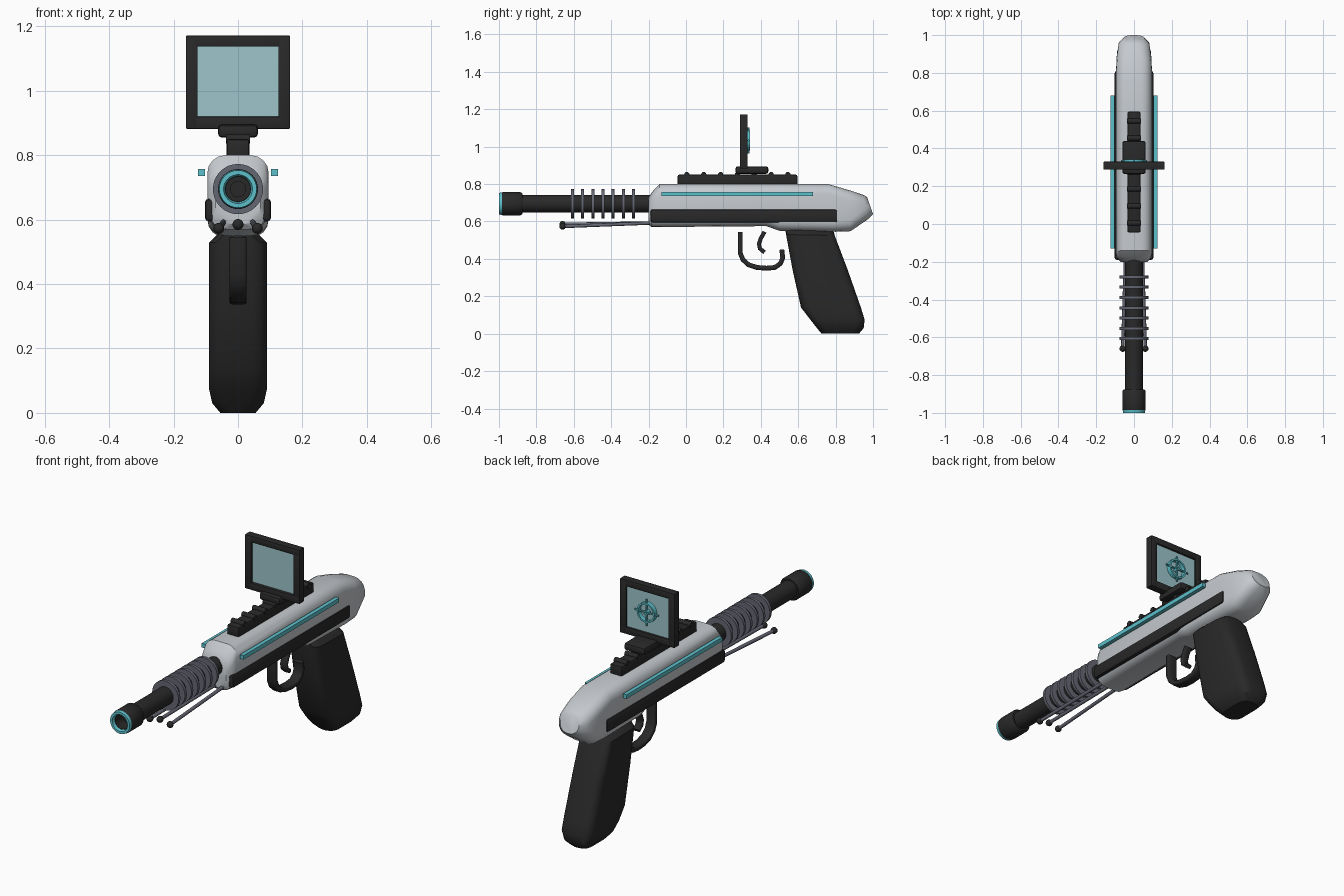
import bpy, bmesh
from math import sin, cos, pi, radians
from mathutils import Vector

cube = bpy.data.objects.get("Cube")
if cube:
    bpy.data.objects.remove(cube)


def material(name, rgb):
    m = bpy.data.materials.new(name)
    m.use_nodes = True
    m.diffuse_color = (*rgb, 1)
    m.node_tree.nodes["Principled BSDF"].inputs["Base Color"].default_value = (*rgb, 1)
    return m


SHELL = material("pale shell", (0.56, 0.59, 0.62))
BLACK = material("black polymer", (0.022, 0.022, 0.022))
STEEL = material("grey steel", (0.13, 0.135, 0.17))
CYAN = material("cyan light", (0.11, 0.53, 0.6))
GLASS = material("screen glass", (0.34, 0.56, 0.6))
AXIS_Z = 0.695


def finish(name, bm, mat, angle=35):
    bmesh.ops.recalc_face_normals(bm, faces=bm.faces)
    me = bpy.data.meshes.new(name)
    bm.to_mesh(me)
    bm.free()
    me.materials.append(mat)
    ob = bpy.data.objects.new(name, me)
    bpy.context.collection.objects.link(ob)
    bpy.context.view_layer.objects.active = ob
    for o in bpy.context.selected_objects:
        o.select_set(False)
    ob.select_set(True)
    bpy.ops.object.shade_smooth_by_angle(angle=radians(angle))
    return ob


def skin(bm, rings, closed=False):
    """Bridge rings of vertices; cap the ends unless closed."""
    n = len(rings[0])
    pairs = list(zip(rings, rings[1:])) + ([(rings[-1], rings[0])] if closed else [])
    for p, q in pairs:
        for i in range(n):
            j = (i + 1) % n
            bm.faces.new((p[i], p[j], q[j], q[i]))
    if not closed:
        bm.faces.new(rings[0])
        bm.faces.new(rings[-1])


def loft(name, sections, radius, mat, seg=3, angle=35):
    """Sections (ya, za, yb, zb, half width) are rounded rectangles across x."""
    bm = bmesh.new()
    rings = []
    for ya, za, yb, zb, hw in sections:
        a, b = Vector((0, ya, za)), Vector((0, yb, zb))
        mid, d, half = (a + b) / 2, (b - a).normalized(), (b - a).length / 2
        r = min(radius, hw * 0.95, half * 0.95)
        ring = []
        for k, (sx, sd) in enumerate(((1, 1), (-1, 1), (-1, -1), (1, -1))):
            for i in range(seg + 1):
                t = pi / 2 * (k + i / seg)
                x = sx * (hw - r) + r * cos(t)
                ring.append(bm.verts.new(mid + d * (sd * (half - r) + r * sin(t)) + Vector((x, 0, 0))))
        rings.append(ring)
    skin(bm, rings)
    return finish(name, bm, mat, angle)


def ribbon(name, path, thick, hw, mat):
    """Flat bar swept along a path of (y, z) points."""
    secs = []
    for i, (y, z) in enumerate(path):
        p, q = path[max(i - 1, 0)], path[min(i + 1, len(path) - 1)]
        t = Vector((q[0] - p[0], q[1] - p[1])).normalized() * thick
        secs.append((y + t.y, z - t.x, y - t.y, z + t.x, hw))
    return loft(name, secs, 0.008, mat, 2, 50)


def lathe(name, profile, mat, z=AXIS_Z, seg=32):
    """Closed (radius, y) profile turned around the y direction."""
    bm = bmesh.new()
    rings = [[bm.verts.new((r * cos(2 * pi * i / seg), y, z + r * sin(2 * pi * i / seg)))
              for i in range(seg)] for r, y in profile]
    skin(bm, rings, closed=True)
    return finish(name, bm, mat)


def tube(name, y0, y1, r_in, r_out, mat, z=AXIS_Z):
    return lathe(name, [(r_in, y0), (r_out, y0), (r_out, y1), (r_in, y1)], mat, z)


def box(name, x, y, z, mat, bevel=0.0):
    """Box from (min, max) ranges."""
    bm = bmesh.new()
    bmesh.ops.create_cube(bm, size=1)
    for v in bm.verts:
        v.co = [(lo + hi) / 2 + c * (hi - lo) for c, (lo, hi) in zip(v.co, (x, y, z))]
    if bevel:
        bmesh.ops.bevel(bm, geom=bm.edges[:], offset=bevel, segments=2, profile=0.5, affect='EDGES')
    return finish(name, bm, mat)


def rod(name, a, b, r, mat, seg=12):
    a, b = Vector(a), Vector(b)
    bm = bmesh.new()
    bmesh.ops.create_cone(bm, cap_ends=True, segments=seg, radius1=r, radius2=r, depth=(b - a).length)
    rot = (b - a).to_track_quat('Z', 'Y')
    for v in bm.verts:
        v.co = rot @ v.co + (a + b) / 2
    return finish(name, bm, mat)


# Body shell
loft("body_shell", [
    (-0.20, 0.585, -0.20, 0.73, 0.07), (-0.185, 0.57, -0.175, 0.765, 0.09),
    (-0.17, 0.57, -0.14, 0.80, 0.095), (0.43, 0.575, 0.43, 0.80, 0.095),
    (0.50, 0.55, 0.50, 0.80, 0.095), (0.80, 0.545, 0.76, 0.80, 0.095),
    (0.88, 0.548, 0.87, 0.768, 0.093), (0.97, 0.61, 0.95, 0.742, 0.08),
    (1.00, 0.64, 0.968, 0.73, 0.055)], 0.055, SHELL, 4)

# Grip
loft("grip", [
    (0.53, 0.56, 0.79, 0.545, 0.06), (0.535, 0.53, 0.795, 0.525, 0.09),
    (0.57, 0.34, 0.865, 0.34, 0.09), (0.615, 0.14, 0.935, 0.14, 0.09),
    (0.665, 0.075, 0.955, 0.075, 0.09), (0.70, 0.03, 0.95, 0.03, 0.08),
    (0.725, 0, 0.925, 0, 0.055)], 0.045, BLACK, 3)

# Trigger and guard
ribbon("trigger_guard", [(0.29, 0.545), (0.29, 0.43), (0.305, 0.395), (0.335, 0.368),
                         (0.38, 0.354), (0.43, 0.35), (0.475, 0.354), (0.505, 0.375),
                         (0.517, 0.405), (0.512, 0.45)], 0.013, 0.027, BLACK)
ribbon("trigger", [(0.42, 0.545), (0.40, 0.51), (0.39, 0.48), (0.395, 0.455), (0.42, 0.435)],
       0.011, 0.02, BLACK)

# Side panels and light strips
for side, s in (("left", 1), ("right", -1)):
    box(side + "_side_panel", sorted((s * 0.07, s * 0.103)), (-0.19, 0.81), (0.595, 0.665), BLACK, 0.012)
    box(side + "_light_strip", sorted((s * 0.103, s * 0.124)), (-0.13, 0.68), (0.735, 0.757), CYAN)

# Barrel, muzzle and cooling fins
tube("barrel", -0.92, -0.15, 0.024, 0.047, BLACK)
lathe("muzzle", [(0.038, -0.985), (0.06, -0.985), (0.062, -0.98), (0.062, -0.885),
                 (0.055, -0.875), (0.038, -0.875)], BLACK)
lathe("muzzle_light", [(0.04, -0.985), (0.045, -1.0), (0.058, -1.0), (0.06, -0.985)], CYAN)
rod("bore_plug", (0, -0.90, AXIS_Z), (0, -0.87, AXIS_Z), 0.03, BLACK, 24)
for i in range(7):
    y = -0.607 + i * 0.0545
    tube(f"cooling_fin_{i + 1}", y - 0.008, y + 0.008, 0.04, 0.078, STEEL)

# Prongs below the barrel
for name, x, z in (("left", 0.06, 0.573), ("middle", 0, 0.585), ("right", -0.06, 0.573)):
    tip = Vector((x, -0.66, z))
    rod(name + "_prong", tip, (x * 0.75, -0.18, 0.592), 0.009, STEEL)
    bm = bmesh.new()
    bmesh.ops.create_uvsphere(bm, u_segments=16, v_segments=10, radius=0.017)
    bmesh.ops.translate(bm, verts=bm.verts, vec=tip)
    finish(name + "_prong_tip", bm, BLACK)

# Top rail and screen mount
box("top_rail", (-0.035, 0.035), (-0.045, 0.595), (0.79, 0.85), BLACK, 0.008)
for i in range(7):
    y = 0.005 + i * 0.09
    rod(f"rail_rib_{i + 1}", (-0.038, y, 0.851), (0.038, y, 0.851), 0.014, BLACK)
box("screen_mount", (-0.062, 0.062), (0.265, 0.44), (0.855, 0.895), BLACK, 0.012)

# Screen frame and glass
depth = (0.288, 0.33)
for side, s in (("left", 1), ("right", -1)):
    box(side + "_screen_bar", sorted((s * 0.125, s * 0.162)), depth, (0.882, 1.172), BLACK, 0.004)
for side, z in (("bottom", (0.882, 0.92)), ("top", (1.137, 1.172))):
    box(side + "_screen_bar", (-0.16, 0.16), depth, z, BLACK, 0.004)
box("screen_glass", (-0.13, 0.13), (0.303, 0.32), (0.915, 1.14), GLASS)

# Reticle on the rear of the glass
RETICLE_Z = 1.033
tube("reticle_ring", 0.318, 0.342, 0.044, 0.053, CYAN, RETICLE_Z)
tube("reticle_dot", 0.318, 0.342, 0.006, 0.013, CYAN, RETICLE_Z)
for i in range(4):
    a = i * pi / 2
    ends = [(r * cos(a), 0.334, RETICLE_Z + r * sin(a)) for r in (0.013, 0.07)]
    rod(f"reticle_tick_{i + 1}", *ends, 0.005, CYAN, 8)
